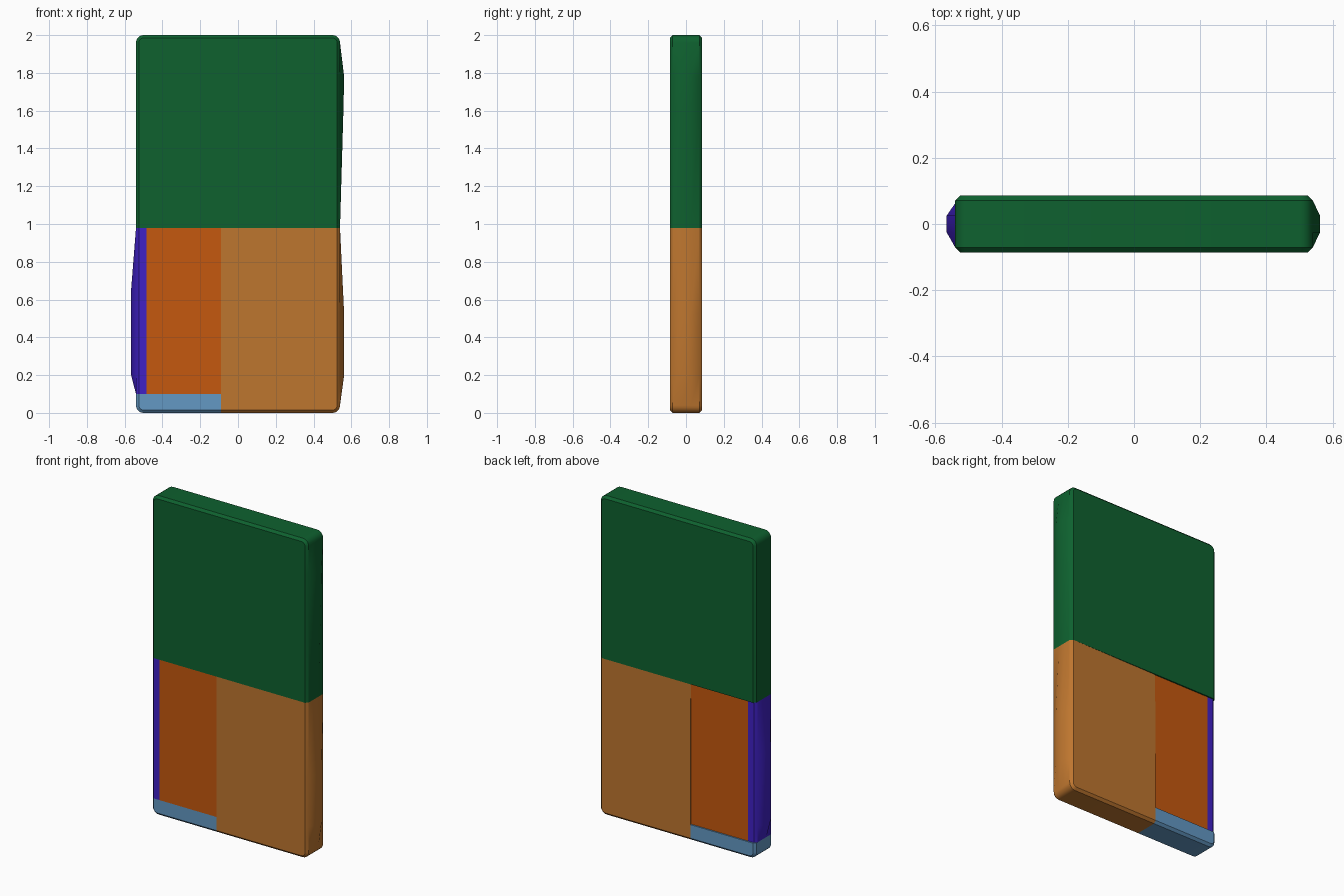
import bpy, bmesh, math

cube = bpy.data.objects.get("Cube")
if cube:
    bpy.data.objects.remove(cube, do_unlink=True)

W, H, D = 0.54, 2.0, 0.086      # half width, height, half depth of the slab
R, CH = 0.04, 0.015             # corner radius, edge chamfer


def material(name, rgb):
    lin = [((c / 255 + 0.055) / 1.055) ** 2.4 for c in rgb] + [1.0]
    m = bpy.data.materials.new(name)
    m.use_nodes = True
    m.diffuse_color = lin
    m.node_tree.nodes["Principled BSDF"].inputs["Base Color"].default_value = lin
    return m


def outline(x0, x1, z0, z1, inset, swell, bulge):
    """Counter-clockwise outline; only sides on the slab's rim are inset or rounded."""
    pts = []
    corners = [(x1, z0, 1, -1, -90), (x1, z1, 1, 1, 0), (x0, z1, -1, 1, 90), (x0, z0, -1, -1, 180)]
    for x, z, sx, sz, start in corners:
        rim_x, rim_z = abs(x) == W, z in (0.0, H)
        if rim_x and rim_z:
            for k in range(6):
                a = math.radians(start + 18 * k)
                pts.append((x - sx * R + (R - inset) * math.cos(a),
                            z - sz * R + (R - inset) * math.sin(a)))
        else:
            pts.append((x - sx * inset * rim_x, z - sz * inset * rim_z))
        # swollen points up the right side or down the left side
        if bulge and sx == -sz:
            rows = bulge if sx > 0 else bulge[::-1]
            if rim_x:
                pts += [(x - sx * inset + sx * b * swell, bz) for bz, b in rows]
    return pts


def panel(name, mat, x0, x1, z0, z1, bulge=(), back=D, tilt=0.0):
    layers = [(-D, CH, 0), (-D + CH, 0, 0), (-0.025, 0, 1),
              (0.025, 0, 1), (back - CH, 0, 0), (back, CH, 0)]
    bm = bmesh.new()
    rings = []
    for y, inset, swell in layers:
        rings.append([bm.verts.new((x, y, z)) for x, z in
                      outline(x0, x1, z0, z1, inset, swell, bulge)])
    for a, b in zip(rings, rings[1:]):
        for i in range(len(a)):
            j = (i + 1) % len(a)
            bm.faces.new((a[i], a[j], b[j], b[i]))
    bm.faces.new(rings[0])
    bm.faces.new(rings[-1][::-1])
    # slight lean of the back's inner top corner
    for v in rings[-1]:
        if v.co.x < 0 and v.co.z > 0.9:
            v.co.y -= tilt
    bmesh.ops.recalc_face_normals(bm, faces=bm.faces)
    me = bpy.data.meshes.new(name)
    bm.to_mesh(me)
    bm.free()
    me.materials.append(mat)
    ob = bpy.data.objects.new(name, me)
    bpy.context.collection.objects.link(ob)
    bpy.ops.object.select_all(action='DESELECT')
    ob.select_set(True)
    bpy.context.view_layer.objects.active = ob
    bpy.ops.object.shade_smooth_by_angle(angle=math.radians(25))


green = material("dark green", (14, 97, 47))
tan = material("tan", (190, 118, 47))
orange = material("burnt orange", (197, 88, 14))
purple = material("violet", (64, 33, 198))
blue = material("steel blue", (99, 152, 195))

SEAM, SILL, SPLIT, STRIP = 0.98, 0.10, -0.09, -0.485

# the right rim swells on both halves; the strip swells on the left
UPPER = [(1.6, 0.018), (1.78, 0.022)]
LOWER = [(0.2, 0.022), (0.52, 0.022)]
LEFT = [(0.2, 0.026), (0.65, 0.026)]


def upper_panel():
    # the left rim of the upper half stays straight, so it is a separate piece
    panel("upper_panel_left", green, -W, 0.0, SEAM, H)
    panel("upper_panel_right", green, 0.0, W, SEAM, H, UPPER)


upper_panel()
panel("lower_right_panel", tan, SPLIT, W, 0.0, SEAM, LOWER, tilt=0.005)
panel("lower_left_panel", orange, STRIP, SPLIT, SILL, SEAM, back=D - 0.008)
panel("left_edge_strip", purple, -W, STRIP, SILL, SEAM, LEFT, back=D - 0.008)
panel("bottom_left_sill", blue, -W, SPLIT, 0.0, SILL)
